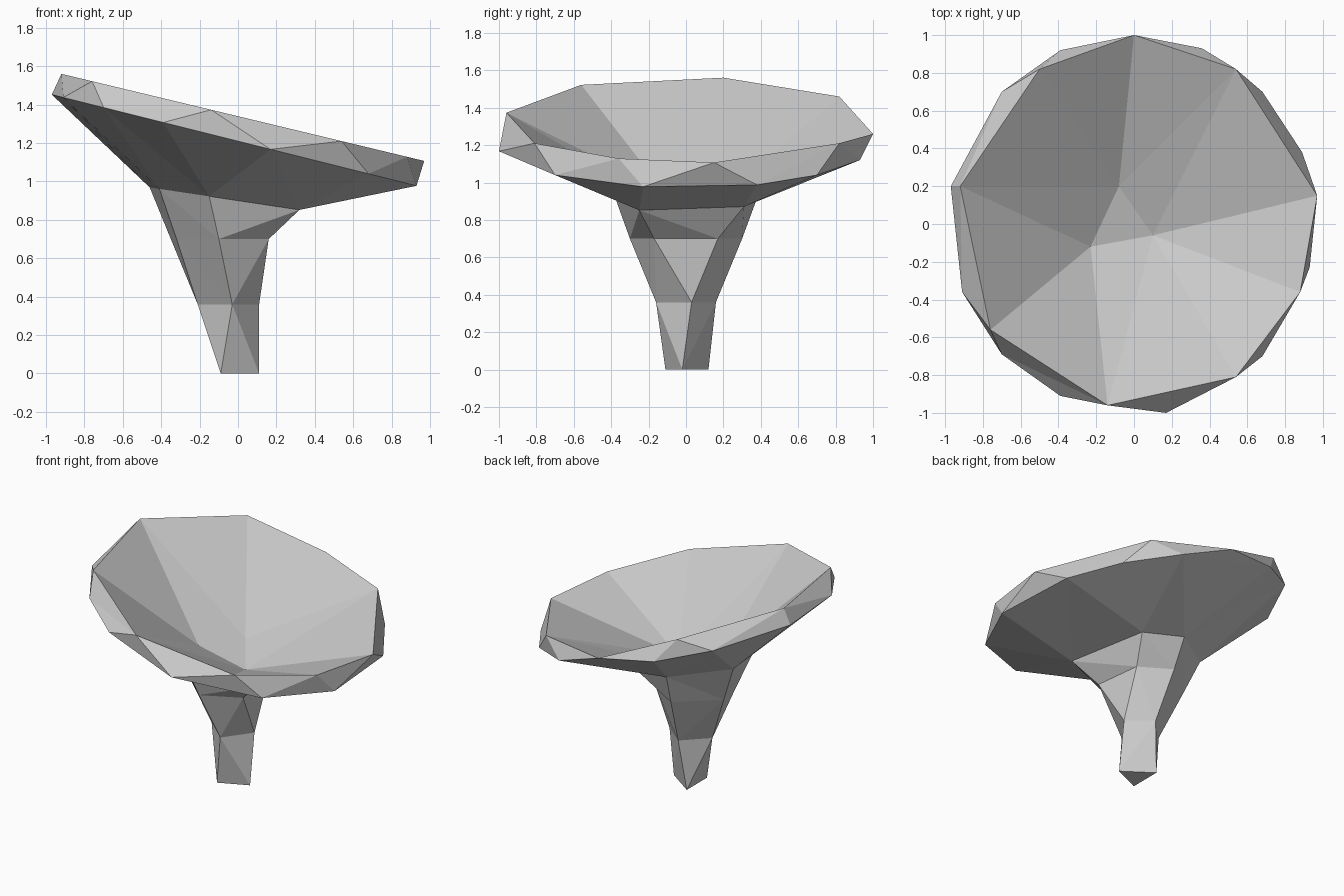
import bpy
import bmesh
from math import atan2, pi
from mathutils import Vector

default_cube = bpy.data.objects.get("Cube")
if default_cube:
    bpy.data.objects.remove(default_cube, do_unlink=True)

# One plain material for the whole mushroom
grey = bpy.data.materials.new("pale_grey")
grey.use_nodes = True
colour = (0.6, 0.6, 0.6, 1)
grey.diffuse_color = colour
shader = next(n for n in grey.node_tree.nodes if n.type == "BSDF_PRINCIPLED")
shader.inputs["Base Color"].default_value = colour
shader.inputs["Roughness"].default_value = 0.9


def tilted(points, height, slope):
    """Lift a flat outline onto a plane that drops towards +x."""
    return [(x, y, height - slope * x) for x, y in points]


def sorted_ring(points):
    """Order a ring counter-clockwise; return (angle, point) pairs."""
    points = [Vector(p) for p in points]
    centre = sum(points, Vector()) / len(points)
    pairs = [(atan2(p.y - centre.y, p.x - centre.x), p) for p in points]
    return sorted(pairs, key=lambda pair: pair[0])


def boundary(angles, i):
    """Angle halfway between ring corner i and the next one, unwrapped."""
    n = len(angles)
    here = angles[i % n] + 2 * pi * (i // n)
    following = angles[(i + 1) % n] + 2 * pi * ((i + 1) // n)
    return (here + following) / 2


def stitch(bm, ring_a, ring_b):
    """Join two rings of any size with triangles, matching by direction."""
    angles_a, verts_a = ring_a
    angles_b, verts_b = ring_b
    na, nb = len(verts_a), len(verts_b)
    i = j = 0
    while i < na or j < nb:
        a, b = verts_a[i % na], verts_b[j % nb]
        step_a = j >= nb or (i < na and boundary(angles_a, i) <= boundary(angles_b, j))
        if step_a:
            i += 1
            bm.faces.new((a, b, verts_a[i % na]))
        else:
            j += 1
            bm.faces.new((a, b, verts_b[j % nb]))


def loft(name, outlines, cap_start=False, cap_end=False):
    """Build a faceted skin through a series of outlines."""
    bm = bmesh.new()
    rings = []
    for outline in outlines:
        pairs = sorted_ring(outline)
        rings.append(([angle for angle, p in pairs],
                      [bm.verts.new(p) for angle, p in pairs]))
    for upper, lower in zip(rings, rings[1:]):
        stitch(bm, upper, lower)
    if cap_start:
        bm.faces.new(rings[0][1])
    if cap_end:
        bm.faces.new(rings[-1][1][::-1])
    mesh = bpy.data.meshes.new(name)
    bm.to_mesh(mesh)
    bm.free()
    mesh.materials.append(grey)
    obj = bpy.data.objects.new(name, mesh)
    bpy.context.collection.objects.link(obj)
    return obj


# Funnel floor inside the cap
bowl_floor = [(-0.08, 0.2, 0.925), (-0.23, -0.12, 0.955), (0.1, -0.06, 0.845)]

# Upper lip of the cap, with one dipped corner at the back
upper_rim = tilted([(0.54, 0.82), (0.97, 0.15), (0.88, -0.36), (0.54, -0.81),
                    (-0.14, -0.96), (-0.76, -0.56), (-0.92, 0.2), (-0.5, 0.82)],
                   1.34, 0.24)
upper_rim.append((0, 1, 1.26))

# Lower lip of the cap
lower_rim = tilted([(0.36, 0.93), (0.68, 0.7), (0.89, 0.38), (0.93, -0.23),
                    (0.68, -0.7), (0.17, -1), (-0.39, -0.91), (-0.7, -0.69),
                    (-0.91, -0.36), (-0.97, 0.2), (-0.7, 0.7), (-0.39, 0.92)],
                   1.21, 0.25)

# Where the cap meets the stem
collar = tilted([(0.32, -0.25), (0.19, 0.31), (-0.11, 0.38),
                 (-0.46, 0.12), (-0.41, -0.18), (-0.15, -0.38)], 0.9, 0.15)

# Stem outlines from the neck to the ground
neck = tilted([(0.16, -0.17), (0.12, 0.17), (-0.09, 0.3),
               (-0.35, 0.07), (-0.32, -0.1), (-0.1, -0.3)], 0.7, 0)
stalk = tilted([(0.11, 0.03), (-0.05, 0.16), (-0.21, 0), (-0.03, -0.16)], 0.36, 0)
foot = tilted([(0.11, -0.02), (-0.09, 0.12), (-0.09, -0.11)], 0, 0)

loft("mushroom_cap", [bowl_floor, upper_rim, lower_rim, collar], cap_start=True)
loft("mushroom_stem", [collar, neck, stalk, foot], cap_end=True)
